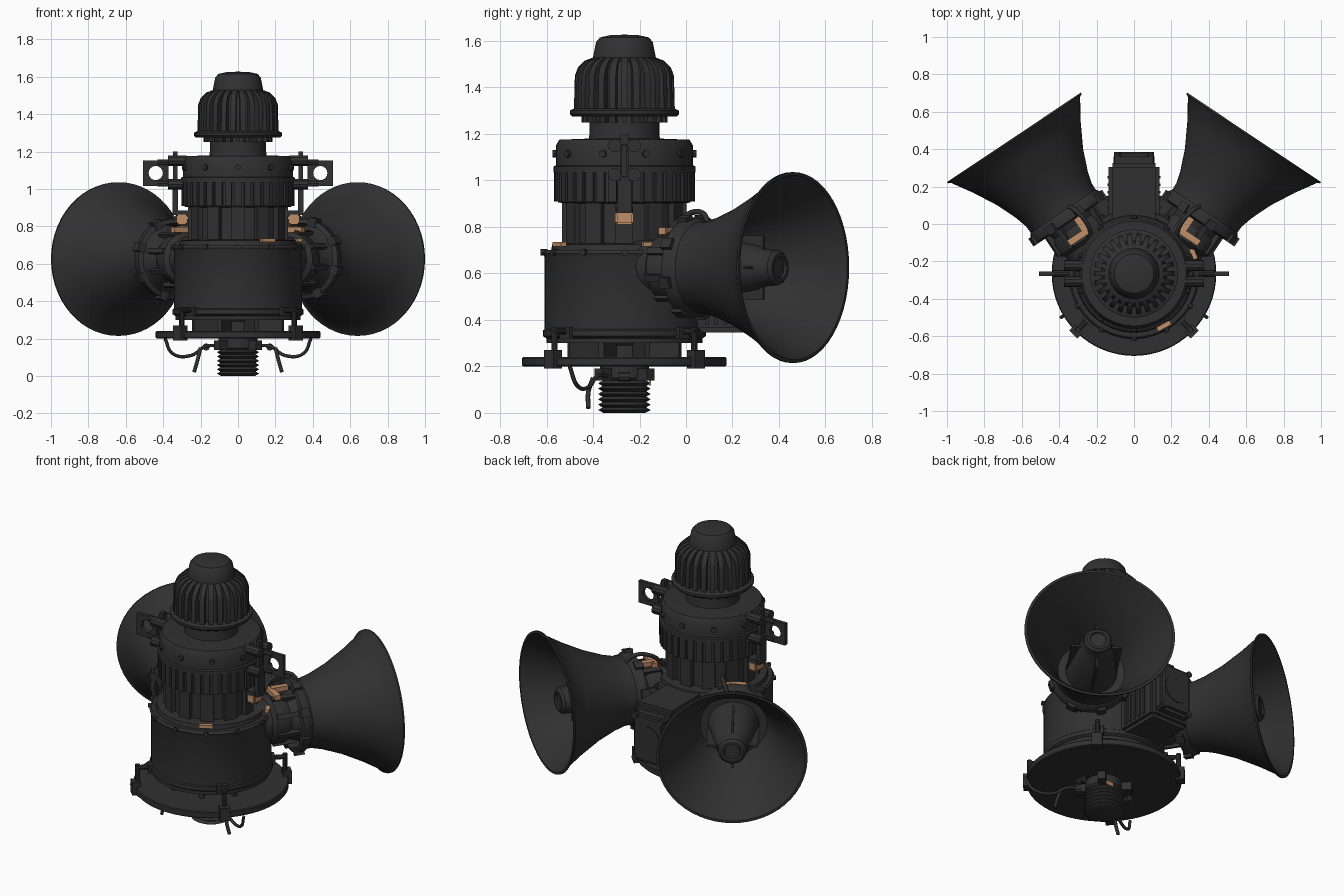
import bpy, bmesh, math
from mathutils import Matrix, Vector

cube = bpy.data.objects.get("Cube")
if cube:
    bpy.data.objects.remove(cube)


def material(name, rgb):
    m = bpy.data.materials.new(name)
    m.use_nodes = True
    m.diffuse_color = (*rgb, 1)
    b = m.node_tree.nodes["Principled BSDF"]
    b.inputs["Base Color"].default_value = (*rgb, 1)
    b.inputs["Roughness"].default_value = 0.7
    return m


DARK = material("dark_grey_metal", (0.03, 0.03, 0.03))
TAN = material("tan_copper", (0.52, 0.27, 0.14))
AXIS_Y = -0.265
TOWER = Matrix.Translation((0, AXIS_Y, 0))


def finish(name, bm, mat=DARK, matrix=None, smooth=35):
    bmesh.ops.recalc_face_normals(bm, faces=bm.faces)
    if matrix is not None:
        bm.transform(matrix)
    mesh = bpy.data.meshes.new(name)
    bm.to_mesh(mesh)
    bm.free()
    mesh.materials.append(mat)
    mesh.shade_smooth()
    mesh.set_sharp_from_angle(angle=math.radians(smooth))
    ob = bpy.data.objects.new(name, mesh)
    bpy.context.collection.objects.link(ob)
    return ob


def lathe(name, profile, matrix=TOWER, steps=48, mat=DARK):
    """Spin a list of (radius, height) points about z."""
    bm = bmesh.new()
    vs = [bm.verts.new((r, 0, z)) for r, z in profile]
    es = [bm.edges.new(p) for p in zip(vs, vs[1:])]
    bmesh.ops.spin(bm, geom=vs + es, cent=(0, 0, 0), axis=(0, 0, 1),
                   angle=math.tau, steps=steps, use_merge=True)
    bmesh.ops.remove_doubles(bm, verts=bm.verts, dist=1e-5)
    return finish(name, bm, mat, matrix)


def add_box(bm, centre, size, matrix=Matrix()):
    bmesh.ops.create_cube(bm, size=1, matrix=matrix @ Matrix.Translation(centre)
                          @ Matrix.Diagonal((*size, 1)))


def add_rod(bm, centre, radius, depth, axis, matrix=Matrix(), sides=10):
    turn = Vector((0, 0, 1)).rotation_difference(Vector(axis)).to_matrix().to_4x4()
    bmesh.ops.create_cone(bm, cap_ends=True, segments=sides, radius1=radius,
                          radius2=radius, depth=depth,
                          matrix=matrix @ Matrix.Translation(centre) @ turn)


def box(name, centre, size, bevel=0.0, mat=DARK, matrix=Matrix()):
    bm = bmesh.new()
    add_box(bm, centre, size, matrix)
    if bevel:
        bmesh.ops.bevel(bm, geom=bm.edges[:], offset=bevel, segments=2, affect='EDGES')
    return finish(name, bm, mat)


def around(count, start=0.0):
    return [Matrix.Rotation(start + math.tau * i / count, 4, 'Z') for i in range(count)]


def fins(name, count, centre, size, start=0.0):
    bm = bmesh.new()
    for turn in around(count, start):
        add_box(bm, centre, size, turn)
    return finish(name, bm, DARK, TOWER)


def bolts(name, count, centre, radius, depth, axis=(1, 0, 0), start=0.0):
    bm = bmesh.new()
    for turn in around(count, start):
        add_rod(bm, centre, radius, depth, axis, turn, 8)
    return finish(name, bm, DARK, TOWER)


def cable(name, points, radius):
    cu = bpy.data.curves.new(name, 'CURVE')
    cu.dimensions = '3D'
    cu.bevel_depth, cu.bevel_resolution, cu.resolution_u = radius, 2, 6
    cu.use_fill_caps = True
    sp = cu.splines.new('BEZIER')
    sp.bezier_points.add(len(points) - 1)
    for bp, p in zip(sp.bezier_points, points):
        bp.co = p
        bp.handle_left_type = bp.handle_right_type = 'AUTO'
    cu.materials.append(DARK)
    bpy.context.collection.objects.link(bpy.data.objects.new(name, cu))


# Threaded stem, drawn as a zigzag profile
thread = [(0, 0), (0.09, 0)]
for i in range(6):
    thread += [(0.113, 0.012 + i * 0.023), (0.094, 0.024 + i * 0.023)]
lathe("threaded_stem", thread + [(0.105, 0.15), (0.105, 0.2), (0, 0.2)])
fins("stem_clamps", 4, (0.12, 0, 0.165), (0.08, 0.045, 0.05), math.pi / 4)
bolts("stem_clamp_bolts", 2, (0.17, 0, 0.155), 0.02, 0.05, (0, 1, 0))
box("stem_tag", (0.05, -0.155, 0.13), (0.05, 0.008, 0.025), mat=TAN)

# Base disc and drum
lathe("base_disc", [(0, 0.2), (0.435, 0.2), (0.44, 0.205), (0.44, 0.235),
                    (0.435, 0.24), (0, 0.24)], steps=64)
lathe("base_neck", [(0.12, 0.24), (0.12, 0.29), (0.15, 0.32)])
fins("base_neck_ribs", 8, (0.17, 0, 0.27), (0.18, 0.025, 0.07), math.pi / 8)
lathe("drum", [(0, 0.3), (0.335, 0.3), (0.335, 0.32), (0.35, 0.33), (0.35, 0.355),
               (0.343, 0.36), (0.343, 0.67), (0.35, 0.685), (0.34, 0.7),
               (0.315, 0.7), (0.31, 0.725), (0.25, 0.73), (0, 0.73)], steps=64)
bolts("drum_rim_bolts", 12, (0.345, 0, 0.69), 0.014, 0.03)

# Fluted column, ribbed ring and bolted collar
lathe("column", [(0.245, 0.72), (0.245, 0.92)])
fins("column_ribs", 12, (0.245, 0, 0.815), (0.045, 0.075, 0.19))
lathe("ribbed_ring_core", [(0.24, 0.9), (0.285, 0.905), (0.285, 1.05)])
fins("ring_ribs", 36, (0.283, 0, 0.975), (0.04, 0.036, 0.13))
lathe("collar", [(0.27, 1.035), (0.305, 1.035), (0.305, 1.06), (0.295, 1.065),
                 (0.295, 1.15), (0.28, 1.175), (0.15, 1.18), (0, 1.18)])
bolts("collar_bolts", 10, (0.295, 0, 1.115), 0.016, 0.03, start=math.pi / 10)

# Ventilated cap
lathe("cap_neck", [(0.155, 1.17), (0.15, 1.2), (0.15, 1.3)])
fins("cap_neck_teeth", 24, (0.16, 0, 1.265), (0.05, 0.018, 0.03))
lathe("cap_flange", [(0, 1.275), (0.225, 1.275), (0.235, 1.285), (0.235, 1.3),
                     (0.215, 1.31), (0, 1.31)])
lathe("cap_core", [(0.178, 1.3), (0.178, 1.47), (0.16, 1.51), (0.13, 1.525), (0, 1.525)])
outline = [(0.15, 1.3), (0.217, 1.3), (0.213, 1.45), (0.2, 1.485), (0.17, 1.515), (0.13, 1.53)]
bm = bmesh.new()
for turn in around(26):
    side = [[bm.verts.new(turn @ Vector((r, y, z))) for r, z in outline] for y in (-0.014, 0.014)]
    bm.faces.new(side[0])
    bm.faces.new(side[1][::-1])
    for i in range(len(outline)):
        j = (i + 1) % len(outline)
        bm.faces.new((side[0][i], side[0][j], side[1][j], side[1][i]))
finish("cap_fins", bm, DARK, TOWER)
lathe("cap_knob", [(0.137, 1.5), (0.135, 1.53), (0.122, 1.595), (0.105, 1.615),
                   (0.06, 1.625), (0, 1.627)])

# Rear junction box with round cover
box("rear_box", (0, 0.09, 0.53), (0.27, 0.47, 0.37), 0.02)
box("rear_box_lid", (0, 0.34, 0.53), (0.22, 0.08, 0.3), 0.02)
bm = bmesh.new()
add_rod(bm, (0, 0.375, 0.53), 0.085, 0.02, (0, 1, 0), sides=32)
for x in (-0.09, 0.09):
    for z in (0.4, 0.66):
        add_rod(bm, (x, 0.335, z), 0.018, 0.1, (0, 1, 0))
finish("rear_cover_and_screws", bm)
bm = bmesh.new()
for i in range(5):
    add_box(bm, (0, 0.09 + i * 0.04, 0.53), (0.285, 0.015, 0.3))
finish("rear_box_ribs", bm)

# Clamped feet on the rim of the base disc
bm = bmesh.new()
for turn in around(4, math.pi / 4):
    add_box(bm, (0.435, 0, 0.23), (0.05, 0.06, 0.08), turn)
    add_rod(bm, (0.425, 0, 0.3), 0.014, 0.14, (0, 0, 1), turn)
    add_rod(bm, (0.385, 0, 0.35), 0.014, 0.1, (1, 0, 0), turn)
    add_box(bm, (0.35, 0, 0.345), (0.03, 0.06, 0.05), turn)
finish("rim_clamps", bm, DARK, TOWER)

# Horn shell, throat and inner plug share one profile axis
HORN = [(0.19, -0.46), (0.2, -0.54), (0.225, -0.53), (0.225, -0.495), (0.208, -0.47),
        (0.21, -0.43), (0.228, -0.365), (0.275, -0.25), (0.345, -0.122), (0.415, -0.012),
        (0.43, -0.005), (0.43, 0.004), (0.415, 0.004), (0.335, -0.122), (0.265, -0.25),
        (0.218, -0.365), (0.19, -0.44), (0, -0.45)]
for side, tag in ((1, "left"), (-1, "right")):
    a, up = Vector((side * 0.555, 0.832, 0)).normalized(), Vector((0, 0, 1))
    frame = Matrix((up.cross(a), up, a)).transposed().to_4x4()
    frame = Matrix.Translation((side * 0.64, 0.46, 0.625)) @ frame @ Matrix.Diagonal((1, 0.955, 1, 1))
    lathe(tag + "_horn", HORN, frame, 56)
    lathe(tag + "_horn_throat", [(0.19, -0.46), (0.155, -0.5), (0.135, -0.57), (0.15, -0.6),
                                 (0.15, -0.66), (0.125, -0.68), (0.125, -0.85)], frame, 32)
    lathe(tag + "_horn_plug", [(0.15, -0.46), (0.14, -0.4), (0.098, -0.17), (0.085, -0.15),
                               (0.08, -0.08), (0.065, -0.065), (0.05, -0.065), (0.045, -0.075),
                               (0, -0.075)], frame, 24)
    bm = bmesh.new()
    for turn in around(8, 0.3):
        add_box(bm, (0.215, 0, -0.515), (0.05, 0.05, 0.05), frame @ turn)
        add_box(bm, (0.15, 0, -0.59), (0.03, 0.03, 0.14), frame @ turn)
    for turn in around(4):
        add_box(bm, (0.115, 0, -0.3), (0.06, 0.012, 0.3), frame @ turn)
    finish(tag + "_horn_lugs", bm)
    # Copper straps over the throat
    box(tag + "_throat_strap", (0, 0.165, -0.63), (0.14, 0.03, 0.035), mat=TAN, matrix=frame)
    box(tag + "_throat_tab", (side * 0.04, 0.17, -0.58), (0.035, 0.03, 0.1), mat=TAN, matrix=frame)

    # Lifting lug: plate with a round hole, bolted to the collar
    lug = Matrix.Translation((side * 0.44, AXIS_Y, 1.085))
    bm = bmesh.new()
    rings = []
    for y in (-0.012, 0.012):
        for hole in (False, True):
            ring = []
            for i in range(16):
                c, s = math.cos(math.tau * i / 16), math.sin(math.tau * i / 16)
                k = 0.038 if hole else 0.068 / max(abs(c), abs(s))
                ring.append(bm.verts.new((k * c, y, k * s)))
            rings.append(ring)
    for p, q in ((0, 1), (1, 3), (3, 2), (2, 0)):
        for i in range(16):
            j = (i + 1) % 16
            bm.faces.new((rings[p][i], rings[p][j], rings[q][j], rings[q][i]))
    finish(tag + "_lifting_plate", bm, DARK, lug)
    bm = bmesh.new()
    add_box(bm, (side * 0.335, AXIS_Y, 1.09), (0.025, 0.035, 0.22))
    for y in (-0.042, 0.042):
        for z in (1.025, 1.15):
            add_rod(bm, (side * 0.325, AXIS_Y + y, z), 0.03, 0.1, (1, 0, 0))
    for z in (1.03, 1.14):
        add_rod(bm, (side * 0.37, AXIS_Y, z), 0.018, 0.12, (1, 0, 0))
    add_box(bm, (side * 0.335, AXIS_Y, 0.93), (0.03, 0.06, 0.14))
    add_box(bm, (side * 0.29, AXIS_Y, 0.87), (0.08, 0.07, 0.03))
    finish(tag + "_lug_clamp", bm)
    box(tag + "_copper_tag", (side * 0.3, AXIS_Y, 0.84), (0.06, 0.08, 0.06), 0.008, TAN)

    # Cables beneath the base disc and beside the horn
    cable(tag + "_looped_cable", [(side * 0.39, -0.5, 0.2), (side * 0.35, -0.47, 0.12),
                                  (side * 0.25, -0.42, 0.11), (side * 0.17, -0.38, 0.16),
                                  (side * 0.08, -0.33, 0.155)], 0.009)
    cable(tag + "_loose_cable", [(side * 0.2, -0.4, 0.15), (side * 0.215, -0.42, 0.09),
                                 (side * 0.235, -0.42, 0.02)], 0.01)
    cable(tag + "_horn_cable", [(side * 0.22, -0.1, 0.76), (side * 0.25, 0.0, 0.85),
                                (side * 0.31, 0.07, 0.86), (side * 0.36, 0.1, 0.8)], 0.012)

# Small copper strips on the drum shoulder
for name, x, y, angle in (("front_strip", 0.16, -0.545, 0.5), ("side_strip", 0.315, -0.15, 1.95)):
    box(name, (0, 0, 0), (0.08, 0.025, 0.02), mat=TAN,
        matrix=Matrix.Translation((x, y, 0.725)) @ Matrix.Rotation(angle, 4, 'Z'))
